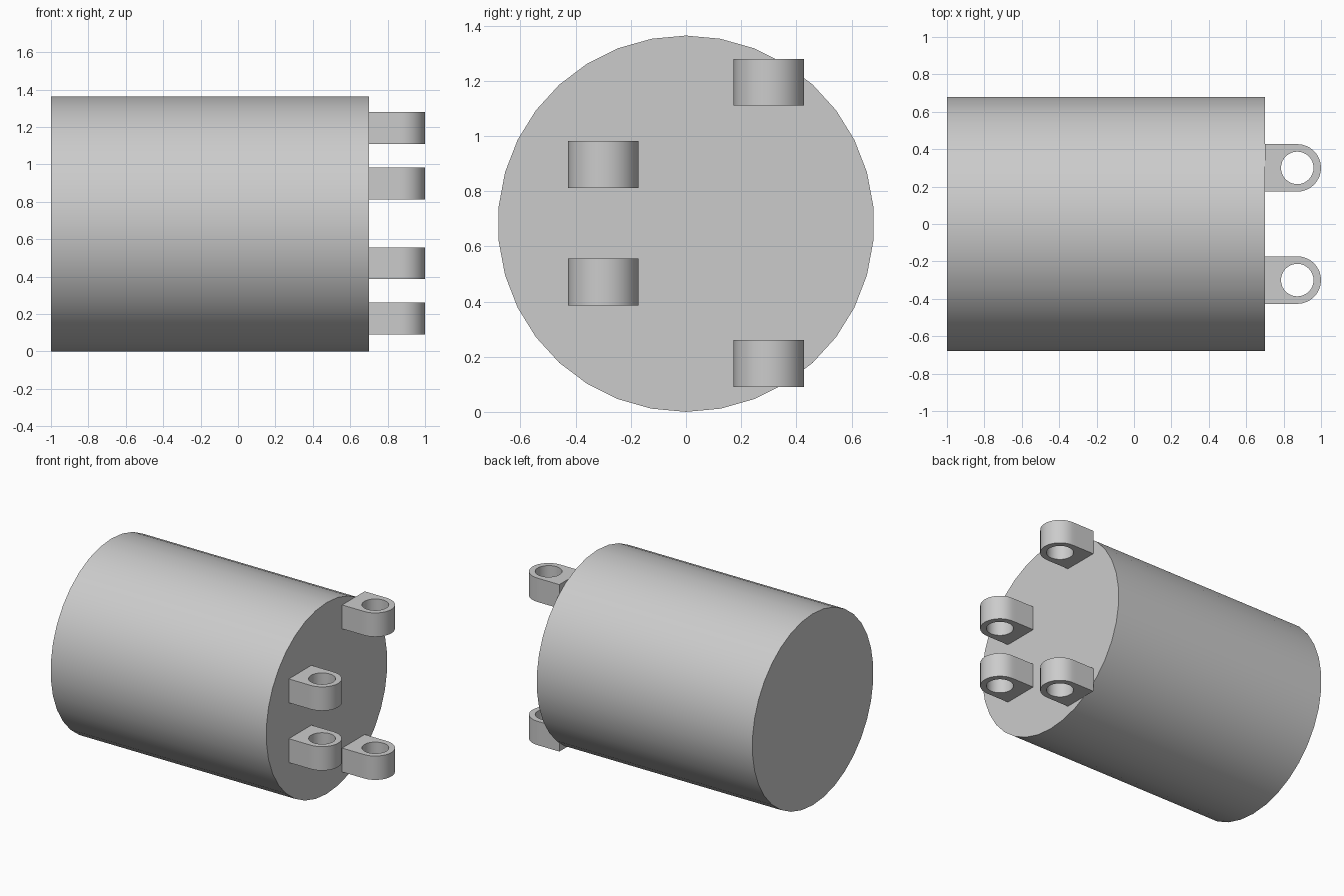
import bpy, bmesh, math

if "Cube" in bpy.data.objects:
    bpy.data.objects.remove(bpy.data.objects["Cube"], do_unlink=True)

grey = bpy.data.materials.new("plain_grey")
grey.use_nodes = True
GREY = (0.6, 0.6, 0.6, 1)
grey.diffuse_color = GREY
grey.node_tree.nodes["Principled BSDF"].inputs["Base Color"].default_value = GREY

RADIUS, FACE_X, SIDES = 0.682, 0.70, 34


def finish(name, bm):
    bmesh.ops.recalc_face_normals(bm, faces=bm.faces)
    mesh = bpy.data.meshes.new(name)
    bm.to_mesh(mesh)
    bm.free()
    mesh.materials.append(grey)
    obj = bpy.data.objects.new(name, mesh)
    bpy.context.collection.objects.link(obj)
    bpy.ops.object.select_all(action="DESELECT")
    obj.select_set(True)
    bpy.context.view_layer.objects.active = obj
    bpy.ops.object.shade_smooth_by_angle(angle=math.radians(35))
    return obj


def drum():
    # Ring of points with one corner at the very top, extruded along x
    bm = bmesh.new()
    ring = []
    for i in range(SIDES):
        a = 2 * math.pi * i / SIDES
        ring.append(bm.verts.new((-1, RADIUS * math.sin(a), RADIUS + RADIUS * math.cos(a))))
    cap = bm.faces.new(ring)
    new = bmesh.ops.extrude_face_region(bm, geom=[cap], use_keep_orig=True)["geom"]
    bmesh.ops.translate(bm, vec=(1 + FACE_X, 0, 0),
                        verts=[v for v in new if isinstance(v, bmesh.types.BMVert)])
    finish("drum", bm)


def lug(name, y, z, height=0.17, r=0.127, hole=0.087, steps=32):
    # Square base and round nose, joined to the hole by matched rings
    bm = bmesh.new()
    cx = 1 - r
    back = cx - FACE_X
    corner = math.atan2(r, back)
    angles = [2 * math.pi * i / steps for i in range(steps)]
    angles += [math.pi - corner, math.pi + corner]
    rings = []
    for a in sorted(angles):
        c, s = math.cos(a), math.sin(a)
        if c > -1e-6:
            reach = r
        else:
            reach = min(back / -c, r / max(abs(s), 1e-6))
        rings.append([bm.verts.new((cx + d * c, y + d * s, h))
                      for d, h in ((reach, z), (reach, z + height),
                                   (hole, z + height), (hole, z))])
    for i, here in enumerate(rings):
        after = rings[(i + 1) % len(rings)]
        for k in range(4):
            n = (k + 1) % 4
            bm.faces.new((here[k], after[k], after[n], here[n]))
    finish(name, bm)


drum()
lug("back_upper_lug", 0.30, 1.11)
lug("back_lower_lug", 0.30, 0.09)
lug("front_upper_lug", -0.30, 0.812)
lug("front_lower_lug", -0.30, 0.386)
